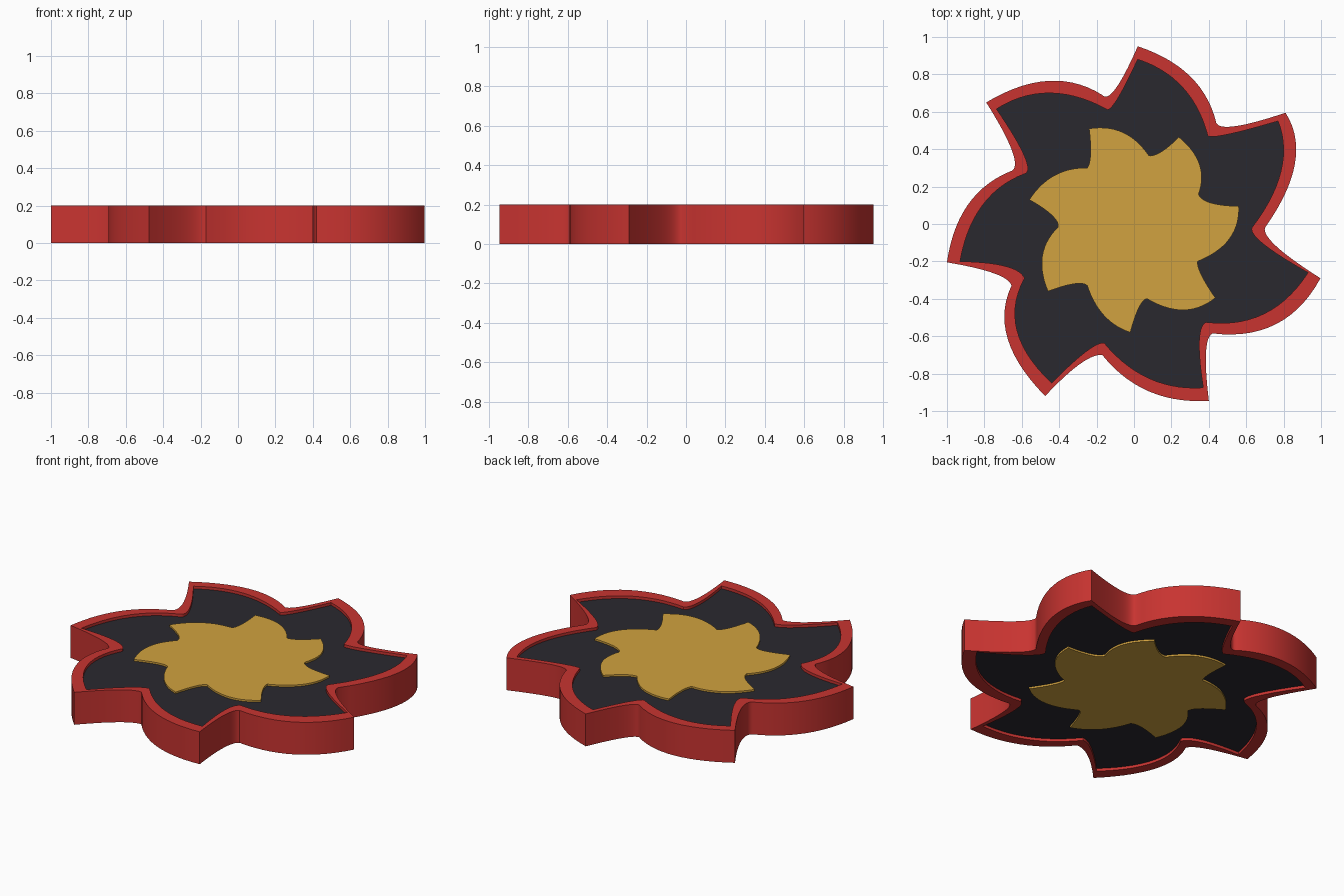
import bpy, bmesh, math
from mathutils import Vector

if "Cube" in bpy.data.objects:
    bpy.data.objects.remove(bpy.data.objects["Cube"])

# One row per blade (hundredths of a unit):
# tip, point on the rounded edge, crease, pull point of the hollow edge
RIM = [(2, 95, 30, 79, 44, 54, 47, 48),
       (81, 59.5, 86, 32, 70, -2, 68, -9),
       (99.7, -29, 76, -53.5, 42, -58.5, 36, -61),
       (40, -94.5, 8, -89.5, -17, -70, -26, -69),
       (-47.5, -92, -67.5, -61.5, -65.5, -33, -67, -26),
       (-100, -20.5, -89, 10, -66.5, 28, -57, 30),
       (-79, 65, -46, 76.5, -17, 69, -12, 63)]
PLATE = [(2, 88, 26, 73, 39.5, 47, 43, 45),
         (77, 55, 78.5, 28, 63, -2, 61, -8),
         (93, -26, 69.5, -48, 38.5, -52.5, 32, -55),
         (37, -87.5, 8, -82.5, -16, -63.5, -22.5, -63),
         (-44, -85, -62.5, -57, -58.5, -29, -62, -20.5),
         (-93, -20, -81, 10, -58, 27, -52, 30),
         (-73.5, 61.5, -45, 70, -14, 61, -10, 62)]
STAR = [(-24, 51, -6, 49, 8, 36.5, 13.5, 36),
        (24, 46.5, 35, 32, 34.5, 16, 36.5, 10),
        (56, 9.5, 51, -8, 34, -20, 33.5, -25),
        (43.5, -39.5, 26.5, -46, 7, -40, 3, -40),
        (-2, -58, -16, -49, -25, -33, -28.5, -29.5),
        (-46, -36, -49, -17, -40.5, -1.5, -40, 4),
        (-56, 13, -42.5, 26, -25, 30, -22, 34)]
STEPS = 14


def bezier(a, c, b):
    return [a * (1 - t) ** 2 + c * 2 * t * (1 - t) + b * t * t
            for t in (i / STEPS for i in range(STEPS))]


def outline(rows):
    pts = []
    for i, row in enumerate(rows):
        tip, mid, crease, pull = (Vector(row[k:k + 2]) / 100 for k in (0, 2, 4, 6))
        nxt = Vector(rows[(i + 1) % len(rows)][:2]) / 100
        pts += bezier(tip, mid * 2 - (tip + crease) / 2, crease)
        pts += bezier(crease, pull, nxt)
    return pts


def finish(bm, name, color):
    bmesh.ops.recalc_face_normals(bm, faces=bm.faces)
    me = bpy.data.meshes.new(name)
    bm.to_mesh(me)
    bm.free()
    ob = bpy.data.objects.new(name, me)
    bpy.context.collection.objects.link(ob)
    mat = bpy.data.materials.new(name + "_color")
    mat.diffuse_color = (*color, 1)
    mat.use_nodes = True
    mat.node_tree.nodes["Principled BSDF"].inputs["Base Color"].default_value = mat.diffuse_color
    me.materials.append(mat)
    bpy.ops.object.select_all(action='DESELECT')
    ob.select_set(True)
    bpy.context.view_layer.objects.active = ob
    bpy.ops.object.shade_smooth_by_angle(angle=math.radians(30))


def loop(bm, pts, z):
    return [bm.verts.new((p.x, p.y, z)) for p in pts]


def bridge(bm, a, b):
    for i in range(len(a)):
        j = (i + 1) % len(a)
        bm.faces.new((a[i], a[j], b[j], b[i]))


def slab(name, rows, z0, z1, color):
    bm = bmesh.new()
    low, high = loop(bm, outline(rows), z0), loop(bm, outline(rows), z1)
    bridge(bm, low, high)
    caps = [bm.faces.new(low), bm.faces.new(high)]
    bmesh.ops.triangulate(bm, faces=caps)
    finish(bm, name, color)


# Raised red wall around the edge
bm = bmesh.new()
loops = [loop(bm, outline(r), z) for r, z in
         ((RIM, 0), (RIM, 0.2), (PLATE, 0.2), (PLATE, 0))]
for k in range(4):
    bridge(bm, loops[k], loops[(k + 1) % 4])
finish(bm, "rim", (0.58, 0.034, 0.03))

# Recessed dark plate and the gold star standing proud on both sides
slab("plate", PLATE, 0.017, 0.183, (0.023, 0.022, 0.028))
slab("star", STAR, 0.006, 0.194, (0.64, 0.36, 0.05))
